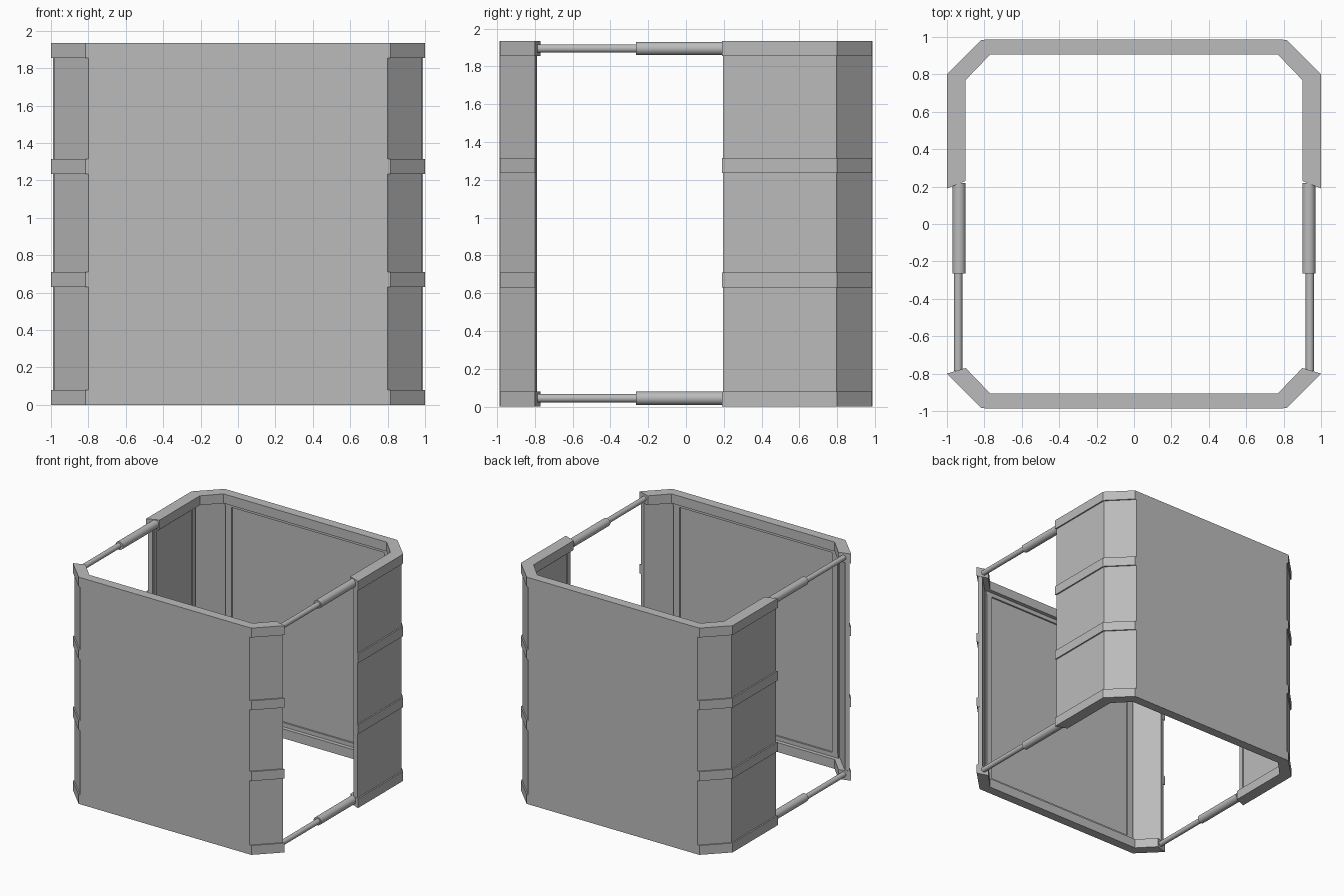
import bpy, bmesh, math
from mathutils import Matrix

if "Cube" in bpy.data.objects:
    bpy.data.objects.remove(bpy.data.objects["Cube"])

H, RAIL = 1.935, 0.08

grey = bpy.data.materials.new("plain grey")
grey.diffuse_color = (0.5, 0.5, 0.5, 1)
grey.use_nodes = True
grey.node_tree.nodes["Principled BSDF"].inputs["Base Color"].default_value = grey.diffuse_color


def finish(name, bm):
    bmesh.ops.recalc_face_normals(bm, faces=bm.faces)
    me = bpy.data.meshes.new(name)
    bm.to_mesh(me)
    bm.free()
    me.materials.append(grey)
    ob = bpy.data.objects.new(name, me)
    bpy.context.collection.objects.link(ob)
    return ob


def wall(name, outer, inner, z0, z1):
    """Extrude a bent wall; outer/inner are right-hand half outlines, mirrored in x."""
    mirror = lambda pts: pts + [(-x, y) for x, y in reversed(pts)]
    out, inn = mirror(outer), mirror(inner)
    bm = bmesh.new()
    rings = [[bm.verts.new((x, y, z)) for x, y in path]
             for path, z in ((out, z0), (out, z1), (inn, z1), (inn, z0))]
    n = len(out)
    for k in range(4):
        a, b = rings[k], rings[(k + 1) % 4]
        for i in range(n - 1):
            bm.faces.new((a[i], a[i + 1], b[i + 1], b[i]))
    for i in (0, n - 1):
        bm.faces.new([r[i] for r in rings])
    return finish(name, bm)


def box(name, x0, x1, y0, y1, z0, z1):
    bm = bmesh.new()
    m = Matrix.Translation(((x0 + x1) / 2, (y0 + y1) / 2, (z0 + z1) / 2))
    m = m @ Matrix.Diagonal((abs(x1 - x0), abs(y1 - y0), abs(z1 - z0), 1))
    bmesh.ops.create_cube(bm, size=1, matrix=m)
    return finish(name, bm)


def tube(name, x, z, r, y0, y1):
    bm = bmesh.new()
    m = Matrix.Translation((x, (y0 + y1) / 2, z)) @ Matrix.Rotation(math.pi / 2, 4, 'X')
    bmesh.ops.create_cone(bm, cap_ends=True, segments=32, radius1=r, radius2=r,
                          depth=y1 - y0, matrix=m)
    ob = finish(name, bm)
    bpy.context.view_layer.objects.active = ob
    ob.select_set(True)
    bpy.ops.object.shade_smooth_by_angle(angle=math.radians(40))
    ob.select_set(False)


# half outlines: rail outer, rail inner, panel outer, panel inner
shells = {
    "back": ([(1, .19), (1, .8), (.815, .985)], [(.9, .23), (.9, .77), (.77, .905)],
             [(.988, .197), (.988, .797), (.8, .985)], [(.955, .21), (.955, .783), (.785, .952)]),
    "front": ([(1, -.8), (.815, -.985)], [(.9, -.77), (.77, -.905)],
              [(.985, -.8), (.8, -.985)], [(.95, -.788), (.785, -.952)]),
}
for side, (ro, ri, po, pi) in shells.items():
    s = 1 if side == "back" else -1
    # thick top and bottom rails
    wall(side + "_bottom_rail", ro, ri, 0, RAIL)
    wall(side + "_top_rail", ro, ri, H - RAIL, H)
    # thin wall panel and outside bands
    wall(side + "_panel", po, pi, RAIL, H - RAIL)
    for z in (.63, 1.235):
        mid = [((a[0] + b[0]) / 2, (a[1] + b[1]) / 2) for a, b in zip(po, pi)]
        wall(side + "_band", ro, mid, z, z + RAIL)
    # smooth outer face sheet covering rails and bands
    box(side + "_face_sheet", -.8, .8, s * .96, s * .9855, .0005, H - .0005)
    # raised border on the inside face
    for z0, z1 in ((RAIL, .115), (H - .115, H - RAIL)):
        box(side + "_inner_border", -.78, .78, s * .938, s * .955, z0, z1)
    for m in (-1, 1):
        box(side + "_inner_post", m * .72, m * .775, s * .938, s * .955, RAIL, H - RAIL)

for m in (-1, 1):
    # inner border of the side wings
    for y0, y1 in ((.215, .25), (.735, .775)):
        box("wing_inner_post", m * .942, m * .958, y0, y1, RAIL, H - RAIL)
    for z0, z1 in ((RAIL, .115), (H - .115, H - RAIL)):
        box("wing_inner_border", m * .942, m * .958, .22, .77, z0, z1)
    # telescopic struts
    for z in (.045, H - .04):
        tube("strut_sleeve", m * .935, z, .035, -.265, .22)
        tube("strut_rod", m * .94, z, .022, -.785, -.26)
